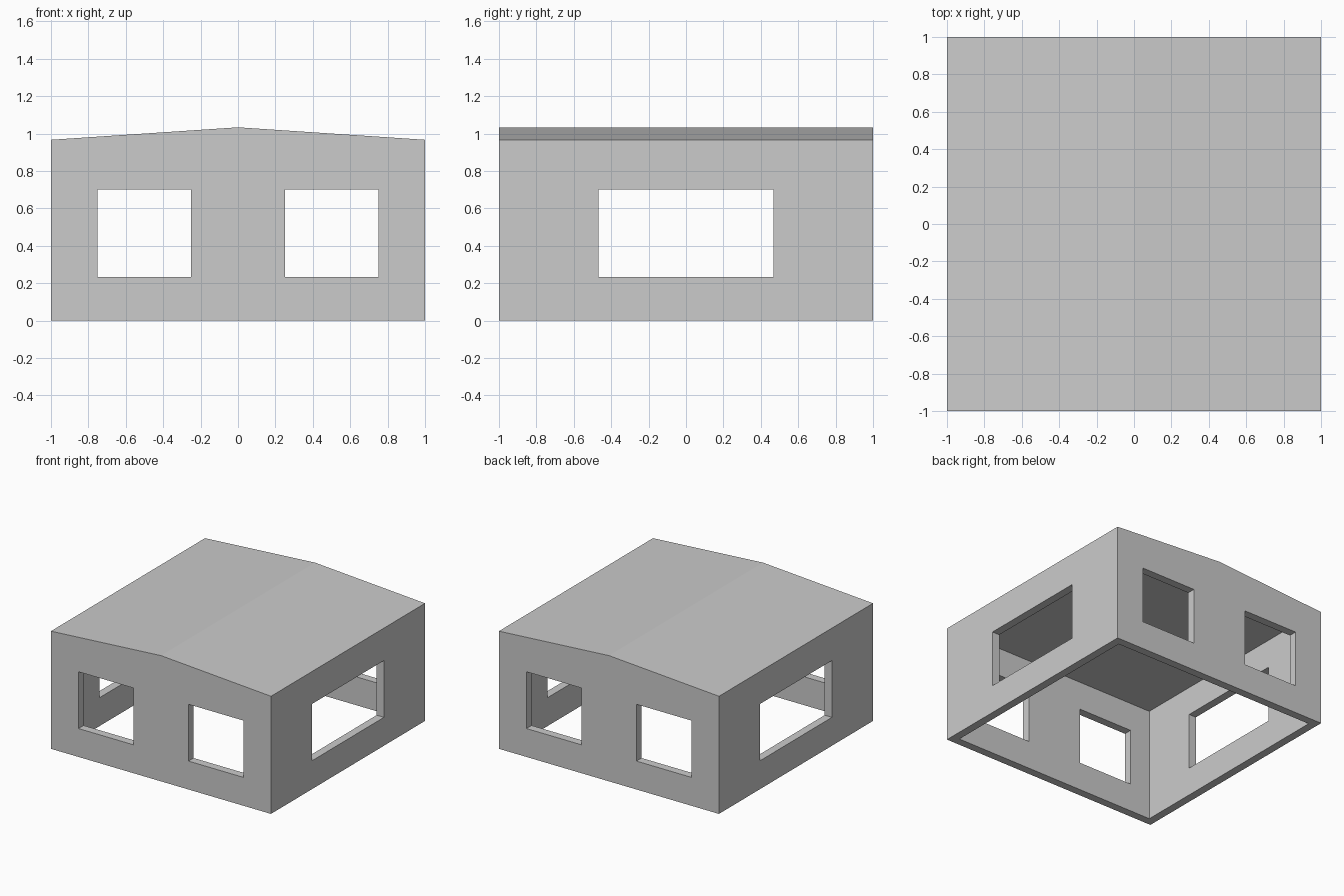
import bpy, bmesh
from mathutils import Matrix

default = bpy.data.objects.get("Cube")
if default:
    bpy.data.objects.remove(default, do_unlink=True)

UNIT = 1 / 15            # wall thickness
EAVE, RIDGE = 14.5 * UNIT, 15.5 * UNIT
CEILING = 14 * UNIT
SILL, LINTEL = 3.5 * UNIT, 10.5 * UNIT

plaster = bpy.data.materials.new("plain grey")
plaster.use_nodes = True
grey = (0.6, 0.6, 0.6, 1)
plaster.diffuse_color = grey
plaster.node_tree.nodes["Principled BSDF"].inputs["Base Color"].default_value = grey


def add_object(name, bm):
    bmesh.ops.recalc_face_normals(bm, faces=bm.faces)
    mesh = bpy.data.meshes.new(name)
    bm.to_mesh(mesh)
    bm.free()
    obj = bpy.data.objects.new(name, mesh)
    bpy.context.collection.objects.link(obj)
    return obj


def box_cutter(name, x, y, z):
    """Box spanning the given (low, high) ranges."""
    bm = bmesh.new()
    size = [hi - lo for lo, hi in (x, y, z)]
    centre = [(hi + lo) / 2 for lo, hi in (x, y, z)]
    bmesh.ops.create_cube(bm, size=1, matrix=Matrix.Translation(centre) @ Matrix.Diagonal(size + [1]))
    obj = add_object(name, bm)
    obj.hide_render = True
    return obj


# Gabled block: house profile extruded from front to back
bm = bmesh.new()
profile = [(-1, 0), (1, 0), (1, EAVE), (0, RIDGE), (-1, EAVE)]
face = bm.faces.new([bm.verts.new((x, -1, z)) for x, z in profile])
extruded = bmesh.ops.extrude_face_region(bm, geom=[face])["geom"]
bmesh.ops.translate(bm, vec=(0, 2, 0), verts=[v for v in extruded if isinstance(v, bmesh.types.BMVert)])
house = add_object("house_shell", bm)
house.data.materials.append(plaster)

# Room open at the floor, and window openings cut through opposite walls
inner, through = (-1 + UNIT, 1 - UNIT), (-1.2, 1.2)
cutters = [
    box_cutter("room_cutter", inner, inner, (-0.2, CEILING)),
    box_cutter("left_window_cutter", (0.25, 0.75), through, (SILL, LINTEL)),
    box_cutter("right_window_cutter", (-0.75, -0.25), through, (SILL, LINTEL)),
    box_cutter("side_window_cutter", through, (-7 * UNIT, 7 * UNIT), (SILL, LINTEL)),
]
for cutter in cutters:
    cut = house.modifiers.new(cutter.name, "BOOLEAN")
    cut.operation = "DIFFERENCE"
    cut.solver = "EXACT"
    cut.object = cutter

# Bake the cuts and drop the cutters
bpy.context.view_layer.update()
evaluated = house.evaluated_get(bpy.context.evaluated_depsgraph_get())
baked = bpy.data.meshes.new_from_object(evaluated)
house.modifiers.clear()
house.data = baked
baked.name = "house_shell"
for cutter in cutters:
    bpy.data.objects.remove(cutter, do_unlink=True)
